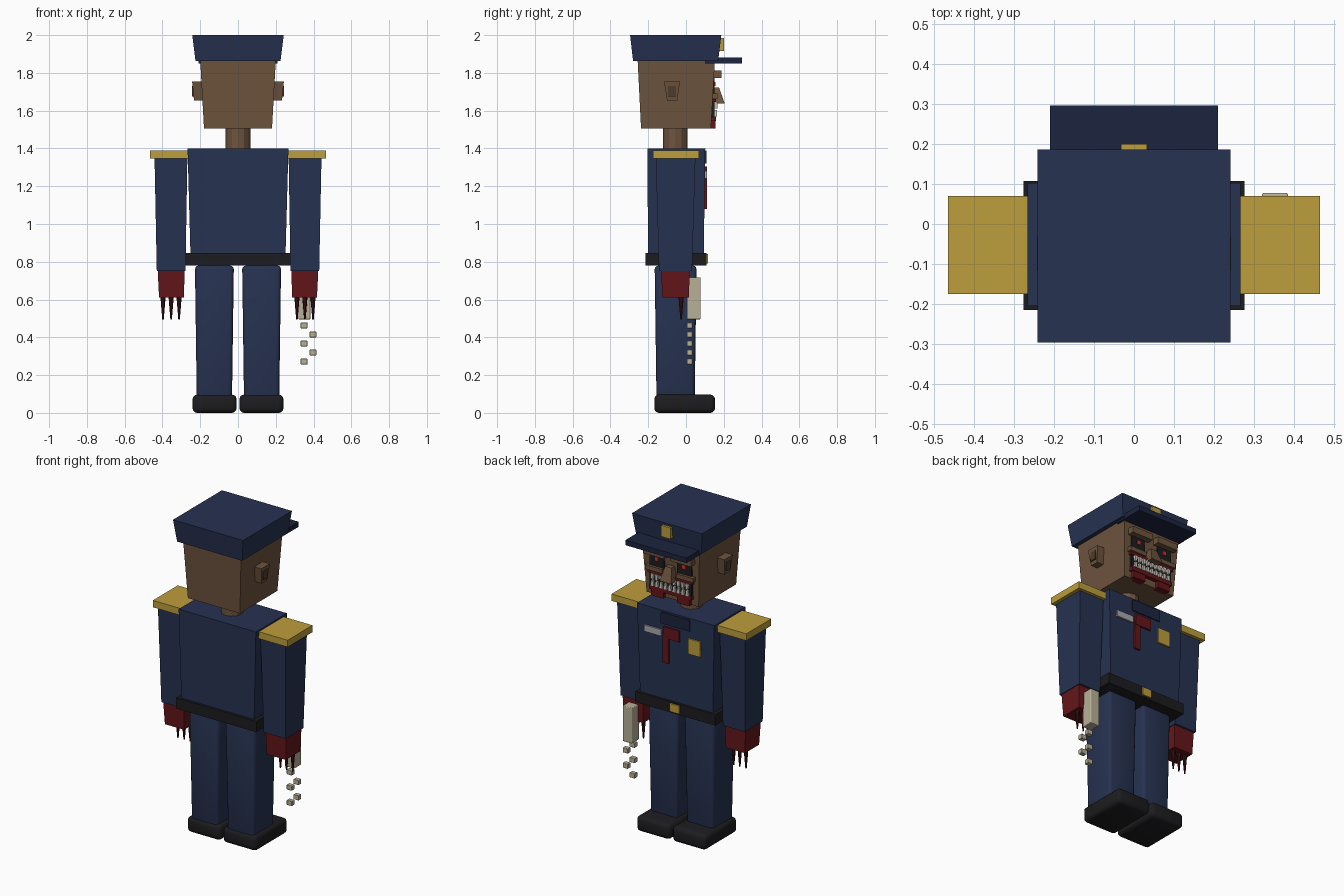
import bpy, bmesh
from mathutils import Matrix

if "Cube" in bpy.data.objects:
    bpy.data.objects.remove(bpy.data.objects["Cube"])

COLOURS = {
    "navy": (0.020, 0.032, 0.082), "dark_navy": (0.012, 0.018, 0.05),
    "skin": (0.156, 0.089, 0.048), "dark_skin": (0.08, 0.045, 0.025),
    "gold": (0.51, 0.34, 0.045), "red": (0.13, 0.008, 0.01),
    "dark_red": (0.05, 0.006, 0.008), "black": (0.012, 0.012, 0.014),
    "bone": (0.48, 0.44, 0.31), "silver": (0.4, 0.4, 0.42),
    "glow": (0.7, 0.03, 0.02), "teeth": (0.6, 0.57, 0.5),
}
mats = {}
for key, c in COLOURS.items():
    mats[key] = bpy.data.materials.new(key)
    mats[key].diffuse_color = (*c, 1)


def finish(bm, name, mat):
    bmesh.ops.recalc_face_normals(bm, faces=bm.faces)
    mesh = bpy.data.meshes.new(name)
    bm.to_mesh(mesh)
    bm.free()
    mesh.materials.append(mats[mat])
    ob = bpy.data.objects.new(name, mesh)
    bpy.context.collection.objects.link(ob)
    return ob


def block(name, mat, x, y, z, top=None, bevel=0):
    """Box from (min, max) ranges; top = optional (x range, y range) for a tapered upper end."""
    tx, ty = top or (x, y)
    bm = bmesh.new()
    lo = [bm.verts.new((a, b, z[0])) for a, b in
          ((x[0], y[0]), (x[1], y[0]), (x[1], y[1]), (x[0], y[1]))]
    hi = [bm.verts.new((a, b, z[1])) for a, b in
          ((tx[0], ty[0]), (tx[1], ty[0]), (tx[1], ty[1]), (tx[0], ty[1]))]
    bm.faces.new(lo[::-1])
    bm.faces.new(hi)
    for i in range(4):
        j = (i + 1) % 4
        bm.faces.new((lo[i], lo[j], hi[j], hi[i]))
    if bevel:
        bmesh.ops.bevel(bm, geom=bm.edges[:], offset=bevel, segments=3,
                        profile=0.5, affect='EDGES')
    return finish(bm, name, mat)


def cone(name, mat, loc, r_low, r_high, height, sides):
    bm = bmesh.new()
    bmesh.ops.create_cone(bm, cap_ends=True, segments=sides, radius1=r_low, radius2=r_high,
                          depth=height, matrix=Matrix.Translation(loc))
    return finish(bm, name, mat)


def span(c, w):
    return (c - w / 2, c + w / 2)


def side(s, a, b):
    return tuple(sorted((s * a, s * b)))


# Head and neck
block("head", "skin", (-.18, .18), (-.238, .132), (1.505, 1.865),
      top=((-.20, .20), (-.256, .153)))
cone("neck", "skin", (0, -.057, 1.455), .065, .065, .13, 12)

# Cap
block("cap", "navy", (-.225, .225), (-.28, .17), (1.862, 2.0),
      top=((-.242, .242), (-.296, .187)))
block("cap_visor", "dark_navy", (-.21, .21), (.10, .297), (1.85, 1.882))
block("cap_badge", "gold", (-.033, .033), (.17, .20), (1.915, 1.985))

# Torso, belt and chest details
block("torso", "navy", (-.25, .25), (-.20, .093), (.78, 1.40),
      top=((-.267, .267), (-.205, .102)))
block("belt", "black", (-.277, .277), (-.215, .108), (.78, .847))
block("belt_buckle", "gold", (-.033, .033), (.10, .117), (.79, .84))
block("collar", "dark_navy", (-.10, .10), (.08, .108), (1.32, 1.39))
block("chest_stain", "red", (-.03, .08), (.08, .112), (1.235, 1.305))
block("chest_drip", "red", (.045, .085), (.08, .11), (1.08, 1.25))
block("name_tag", "silver", (.095, .215), (.08, .11), (1.24, 1.28))
block("chest_badge", "gold", (-.175, -.09), (.08, .11), (1.18, 1.275))

# Mirrored limbs and face halves
for s, tag in ((-1, "left"), (1, "right")):
    block(f"arm_{tag}", "navy", side(s, .278, .43), (-.143, .032), (.752, 1.355),
          top=(side(s, .268, .442), (-.16, .05)))
    block(f"epaulette_{tag}", "gold", side(s, .255, .466), (-.175, .07), (1.347, 1.39))
    block(f"hand_{tag}", "red", side(s, .286, .418), (-.125, .015), (.61, .754),
          top=(side(s, .283, .425), (-.132, .02)))
    for i, x in enumerate((.312, .354, .397)):
        cone(f"claw_{tag}_{i}", "dark_red", (s * x, -.026, .555), .004, .014, .122, 8)
    for ob in (
        block(f"leg_{tag}", "navy", side(s, .032, .218), (-.156, .046), (.06, .78),
              top=(side(s, .022, .228), (-.166, .056)), bevel=.02),
        block(f"shoe_{tag}", "black", side(s, .007, .241), (-.168, .154), (.0, .097),
              bevel=.025),
    ):
        bpy.context.view_layer.objects.active = ob
        ob.select_set(True)
        bpy.ops.object.shade_smooth_by_angle()
        ob.select_set(False)

    # Ears
    block(f"ear_{tag}", "skin", side(s, .18, .233), (-.10, -.047), (1.653, 1.754),
          top=(side(s, .18, .243), (-.116, -.032)))
    block(f"ear_hole_{tag}", "dark_skin", side(s, .20, .243), (-.095, -.052), (1.675, 1.73))

    # Eyes, brows, cheeks
    block(f"eye_socket_{tag}", "black", side(s, .045, .145), (.12, .152), (1.685, 1.78))
    block(f"pupil_{tag}", "glow", span(s * .095, .022), (.13, .157), (1.73, 1.752))
    block(f"brow_{tag}", "skin", side(s, .02, .165), (.12, .188), (1.772, 1.812))
    block(f"cheek_{tag}", "skin", side(s, .05, .165), (.12, .168), (1.665, 1.692))
    block(f"mouth_drip_{tag}", "red", span(s * .09, .085), (.11, .156), (1.505, 1.55))

# Nose, wider at the base
block("nose", "skin", (-.04, .04), (.13, .205), (1.638, 1.722),
      top=((-.022, .022), (.13, .175)))

# Mouth with two rows of teeth
block("mouth", "black", (-.145, .145), (.11, .152), (1.56, 1.655))
block("upper_lip", "red", (-.155, .155), (.11, .16), (1.645, 1.662))
block("lower_lip", "red", (-.145, .145), (.11, .16), (1.545, 1.57))
for i in range(9):
    x = -.12 + i * .03
    block(f"upper_tooth_{i}", "teeth", span(x, .014), (.14, .166), (1.612, 1.645),
          top=(span(x, .022), (.14, .166)))
    block(f"lower_tooth_{i}", "teeth", span(x, .022), (.14, .164), (1.57, 1.604),
          top=(span(x, .014), (.14, .164)))

# Pale bar in one hand with loose cubes falling below it
block("hand_bar", "bone", (.32, .385), (.004, .078), (.495, .718), bevel=.005)
for i in range(5):
    block(f"loose_cube_{i}", "bone", span(.35 + .047 * (i % 2), .036), (.005, .034),
          span(.463 - .0478 * i, .03), bevel=.003)

for m in bpy.data.materials:
    if m.users and not m.is_grease_pencil:
        m.use_nodes = True
        m.node_tree.nodes["Principled BSDF"].inputs["Base Color"].default_value = m.diffuse_color
